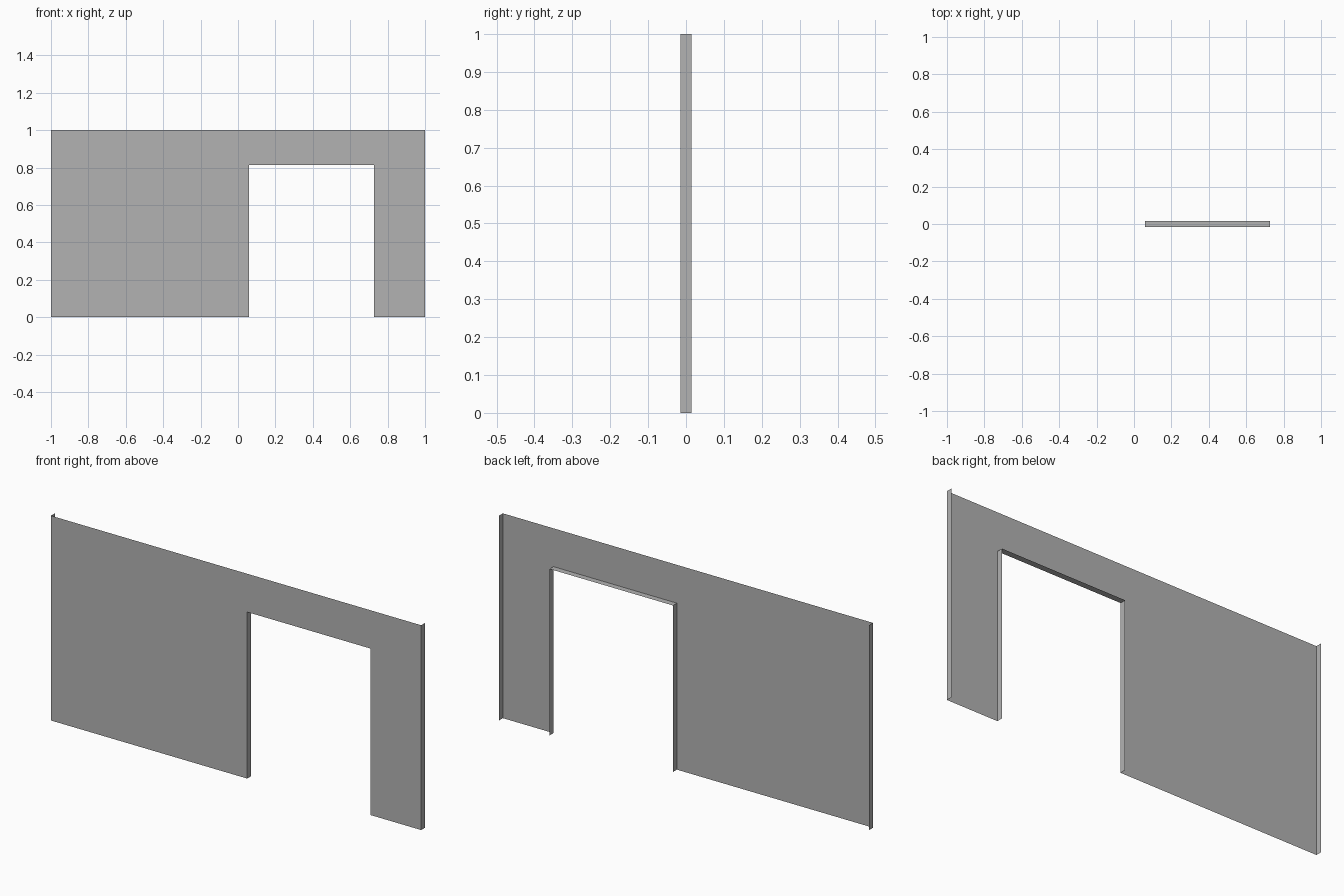
import bpy
import bmesh

if "Cube" in bpy.data.objects:
    bpy.data.objects.remove(bpy.data.objects["Cube"], do_unlink=True)

HALF, TOP, DEPTH = 1.0, 1.0, 0.015        # wall half length, height, half depth
LEFT, RIGHT, HEAD = 0.06, 0.727, 0.813    # doorway sides and head height

grey = bpy.data.materials.new("wall grey")
grey.use_nodes = True
colour = (0.45, 0.45, 0.45, 1)
grey.diffuse_color = colour
grey.node_tree.nodes["Principled BSDF"].inputs["Base Color"].default_value = colour


def add_part(name, outline, depth=0):
    """Sheet from an (x, z) outline; with a depth, the line is swept backwards."""
    bm = bmesh.new()
    verts = [bm.verts.new((x, -DEPTH, z)) for x, z in outline]
    if depth:
        for a, b in zip(verts, verts[1:]):
            edge = bm.edges.new((a, b))
        swept = bmesh.ops.extrude_edge_only(bm, edges=bm.edges[:])
        moved = [g for g in swept["geom"] if isinstance(g, bmesh.types.BMVert)]
        bmesh.ops.translate(bm, verts=moved, vec=(0, depth, 0))
    else:
        bm.faces.new(verts)
    mesh = bpy.data.meshes.new(name)
    bm.to_mesh(mesh)
    bm.free()
    mesh.materials.append(grey)
    obj = bpy.data.objects.new(name, mesh)
    bpy.context.collection.objects.link(obj)
    return obj


# Front sheet with the doorway cut out of its lower edge
doorway = [(LEFT, 0), (LEFT, HEAD), (RIGHT, HEAD), (RIGHT, 0)]
add_part("wall_panel", [(-HALF, 0)] + doorway + [(HALF, 0), (HALF, TOP), (-HALF, TOP)])

# Doorway lining: two jambs and the head
add_part("doorway_lining", doorway, 2 * DEPTH)

# Returns at both ends; top, bottom and back stay open
add_part("right_end", [(-HALF, TOP), (-HALF, 0)], 2 * DEPTH)
add_part("left_end", [(HALF, 0), (HALF, TOP)], 2 * DEPTH)
